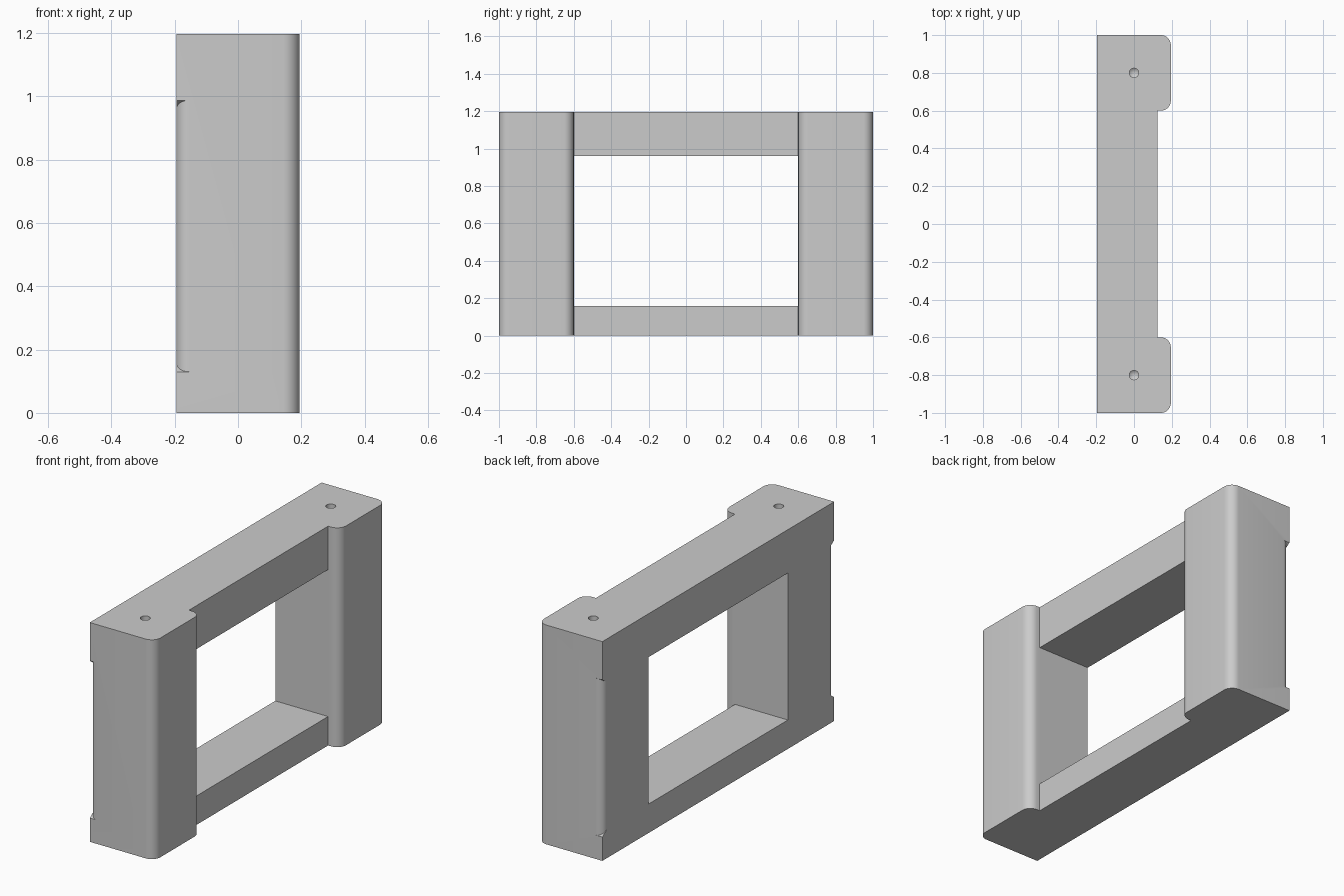
import bpy, bmesh, math
from mathutils import Vector

cube = bpy.data.objects.get("Cube")
if cube:
    bpy.data.objects.remove(cube)

HALF_X, HALF_Y, HEIGHT = 0.195, 1.0, 1.197
RAIL_X, POST_Y, ROUND = 0.124, 0.6, 0.053
OPEN_LOW, OPEN_HIGH = 0.158, 0.96
EDGE_ROUND, FLARE = 0.04, 0.028

grey = bpy.data.materials.new("plain grey")
grey.use_nodes = True
colour = (0.6, 0.6, 0.6, 1)
grey.diffuse_color = colour
grey.node_tree.nodes["Principled BSDF"].inputs["Base Color"].default_value = colour


def arc(cx, cy, r, start, end, steps=10):
    """Points on an arc, angles in degrees."""
    angles = [math.radians(start + (end - start) * i / steps) for i in range(steps + 1)]
    return [(cx + r * math.cos(a), cy + r * math.sin(a)) for a in angles]


def prism(name, outline, low, high):
    """Closed prism over an outline; low and high are functions of (x, y)."""
    bm = bmesh.new()
    bottom = [bm.verts.new((x, y, low(x, y))) for x, y in outline]
    top = [bm.verts.new((x, y, high(x, y))) for x, y in outline]
    bm.faces.new(bottom)
    bm.faces.new(top)
    for i in range(len(outline)):
        j = (i + 1) % len(outline)
        bm.faces.new((bottom[i], bottom[j], top[j], top[i]))
    bmesh.ops.recalc_face_normals(bm, faces=bm.faces)
    mesh = bpy.data.meshes.new(name)
    bm.to_mesh(mesh)
    bm.free()
    mesh.materials.append(grey)
    obj = bpy.data.objects.new(name, mesh)
    bpy.context.collection.objects.link(obj)
    return obj


def carve(target, cutter):
    """Subtract a cutter and remove it."""
    bpy.context.view_layer.objects.active = target
    mod = target.modifiers.new("cut", "BOOLEAN")
    mod.operation, mod.solver, mod.object = "DIFFERENCE", "EXACT", cutter
    bpy.ops.object.modifier_apply(modifier=mod.name)
    bpy.data.objects.remove(cutter)


# Plan of the frame: two thick rounded posts joined by thinner rails
cx = HALF_X - ROUND
half = arc(cx, POST_Y + ROUND, ROUND, -90, 0) + arc(cx, HALF_Y - ROUND, ROUND, 0, 90)
half = [(RAIL_X, POST_Y)] + half + [(-HALF_X, HALF_Y)]
outline = half + [(x, -y) for x, y in reversed(half)]
frame = prism("frame", outline, lambda x, y: 0, lambda x, y: HEIGHT)

# Rectangular opening between the rails
window = [(-1, -POST_Y), (1, -POST_Y), (1, POST_Y), (-1, POST_Y)]
carve(frame, prism("opening_cutter", window, lambda x, y: OPEN_LOW, lambda x, y: OPEN_HIGH))

for side in (-1, 1):
    # Blind screw hole with a conical end in the top of each post
    bm = bmesh.new()
    ring = arc(0, side * 0.8, 0.025, 0, 360, 24)[:-1]
    upper = [bm.verts.new((x, y, HEIGHT + 0.1)) for x, y in ring]
    lower = [bm.verts.new((x, y, HEIGHT - 0.15)) for x, y in ring]
    tip = bm.verts.new((0, side * 0.8, HEIGHT - 0.17))
    bm.faces.new(upper)
    for i in range(len(ring)):
        j = (i + 1) % len(ring)
        bm.faces.new((upper[i], upper[j], lower[j], lower[i]))
        bm.faces.new((lower[i], lower[j], tip))
    bmesh.ops.recalc_face_normals(bm, faces=bm.faces)
    mesh = bpy.data.meshes.new("hole_cutter")
    bm.to_mesh(mesh)
    bm.free()
    mesh.materials.append(grey)
    hole = bpy.data.objects.new("hole_cutter", mesh)
    bpy.context.collection.objects.link(hole)
    carve(frame, hole)

    # Rounded outer edge beside the opening, with flared ends
    ex, ey = EDGE_ROUND - HALF_X, HALF_Y - EDGE_ROUND
    edge = arc(ex, ey, EDGE_ROUND, 90, 180, 8)
    edge += [(-HALF_X - 0.02, ey), (-HALF_X - 0.02, HALF_Y + 0.02), (ex, HALF_Y + 0.02)]
    edge = [(x, side * y) for x, y in edge]

    def flare(y):
        return FLARE * (abs(y) - ey) / EDGE_ROUND

    carve(frame, prism("edge_cutter", edge,
                       lambda x, y: OPEN_LOW - flare(y),
                       lambda x, y: OPEN_HIGH + flare(y)))

# Smooth rounds, crisp edges
bpy.ops.object.select_all(action="DESELECT")
frame.select_set(True)
bpy.context.view_layer.objects.active = frame
bpy.ops.object.shade_smooth_by_angle(angle=math.radians(30))
